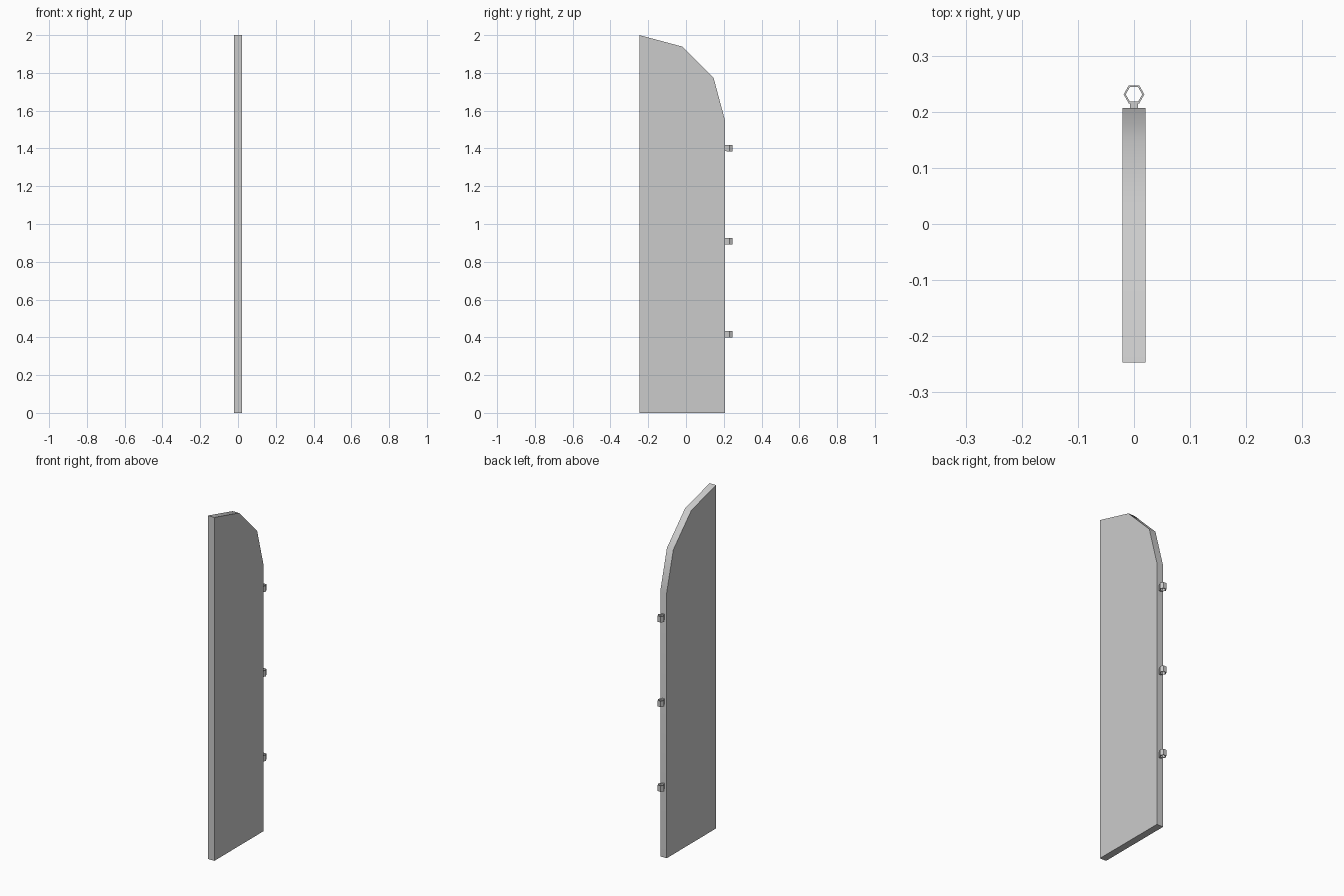
import bpy, bmesh, math

if "Cube" in bpy.data.objects:
    bpy.data.objects.remove(bpy.data.objects["Cube"])

HALF = 0.0205            # half thickness of the panel
Y0, Y1 = -0.247, 0.207   # meeting edge and hinge edge
R = Y1 - Y0              # arch radius


def make_object(name, bm, smooth=False):
    bmesh.ops.recalc_face_normals(bm, faces=bm.faces[:])
    me = bpy.data.meshes.new(name)
    bm.to_mesh(me)
    bm.free()
    ob = bpy.data.objects.new(name, me)
    bpy.context.collection.objects.link(ob)
    if smooth:
        bpy.ops.object.select_all(action='DESELECT')
        ob.select_set(True)
        bpy.context.view_layer.objects.active = ob
        bpy.ops.object.shade_smooth_by_angle(angle=math.radians(35))
    return ob


def extrude(bm, points, vec):
    face = bm.faces.new([bm.verts.new(p) for p in points])
    new = bmesh.ops.extrude_face_region(bm, geom=[face])["geom"]
    bmesh.ops.translate(bm, vec=vec,
                        verts=[g for g in new if isinstance(g, bmesh.types.BMVert)])


# Door leaf: straight sides with a three-segment quarter arch
profile = [(Y0, 0), (Y1, 0)]
for i in range(4):
    a = math.radians(30 * i)
    profile.append((Y0 + R * math.cos(a), 2 - R + R * math.sin(a)))
bm = bmesh.new()
extrude(bm, [(-HALF, y, z) for y, z in profile], (2 * HALF, 0, 0))
make_object("door_leaf", bm, True)


# Hinge: hollow hexagonal knuckle joined to the door edge by a small tab
def hinge(index, zc, h=0.035, yc=0.231, outer=0.0185, inner=0.0148):
    bm = bmesh.new()
    rings = []
    for r, z in ((outer, -h / 2), (outer, h / 2), (inner, h / 2), (inner, -h / 2)):
        rings.append([bm.verts.new((r * math.cos(math.radians(60 * k)),
                                    yc + r * math.sin(math.radians(60 * k)), zc + z))
                      for k in range(6)])
    for i in range(4):
        a, b = rings[i], rings[(i + 1) % 4]
        for k in range(6):
            n = (k + 1) % 6
            bm.faces.new((a[k], a[n], b[n], b[k]))
    make_object(f"hinge_knuckle_{index}", bm)

    bm = bmesh.new()
    ya, yb, w = Y1 - 0.002, yc - 0.0135, 0.007
    z = zc - h / 2 + 0.001
    extrude(bm, [(-w, ya, z), (w, ya, z), (w, yb, z), (-w, yb, z)], (0, 0, h - 0.002))
    make_object(f"hinge_tab_{index}", bm)


for i, z in enumerate((0.416, 0.909, 1.402)):
    hinge(i + 1, z)
